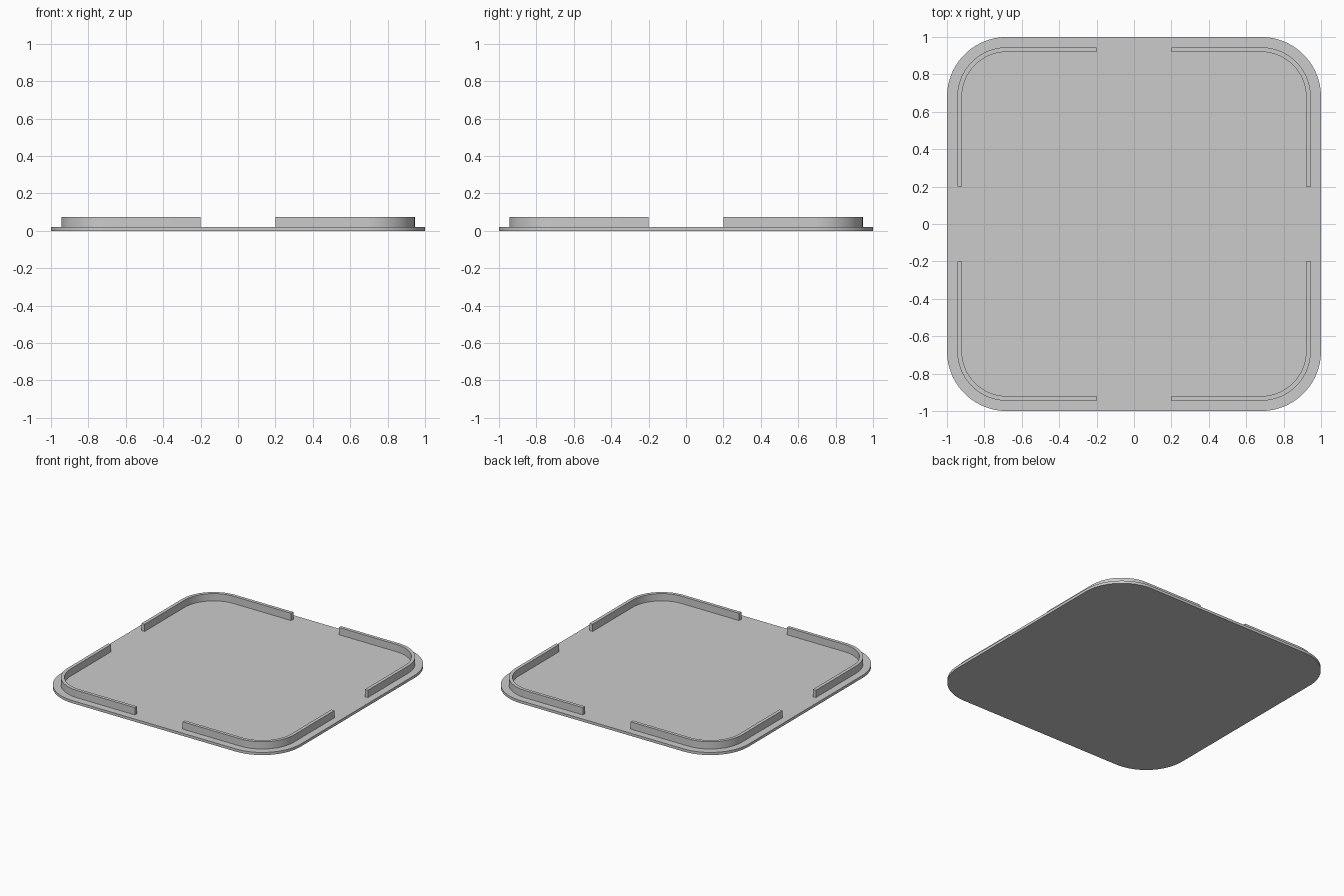
import bpy, bmesh
from math import sin, cos, pi, radians

cube = bpy.data.objects.get("Cube")
if cube:
    bpy.data.objects.remove(cube, do_unlink=True)

grey = bpy.data.materials.new("plain grey")
grey.use_nodes = True
colour = (0.6, 0.6, 0.6, 1)
grey.diffuse_color = colour
grey.node_tree.nodes["Principled BSDF"].inputs["Base Color"].default_value = colour

CENTRE = 0.68        # centre of every corner arc
STEPS = 24
BASE_TOP, RIM_TOP = 0.02, 0.075
RIM_OUT, RIM_IN, GAP = 0.945, 0.92, 0.2


def arc(radius, quarter):
    """Points of one rounded corner, turned by a number of quarters."""
    sx, sy = [(1, 1), (-1, 1), (-1, -1), (1, -1)][quarter]
    angles = [(quarter + i / STEPS) * pi / 2 for i in range(STEPS + 1)]
    return [(sx * CENTRE + radius * cos(a), sy * CENTRE + radius * sin(a)) for a in angles]


def extrude_outline(name, outline, low, high):
    bm = bmesh.new()
    face = bm.faces.new([bm.verts.new((x, y, low)) for x, y in outline])
    top = bmesh.ops.extrude_face_region(bm, geom=[face], use_keep_orig=True)["geom"]
    moved = [v for v in top if isinstance(v, bmesh.types.BMVert)]
    bmesh.ops.translate(bm, verts=moved, vec=(0, 0, high - low))
    bmesh.ops.recalc_face_normals(bm, faces=bm.faces)
    mesh = bpy.data.meshes.new(name)
    bm.to_mesh(mesh)
    bm.free()
    mesh.materials.append(grey)
    obj = bpy.data.objects.new(name, mesh)
    bpy.context.collection.objects.link(obj)
    bpy.ops.object.select_all(action="DESELECT")
    obj.select_set(True)
    bpy.context.view_layer.objects.active = obj
    bpy.ops.object.shade_smooth_by_angle(angle=radians(30))
    return obj


# Rounded square base plate
extrude_outline("base_plate", [p for q in range(4) for p in arc(1 - CENTRE, q)], 0, BASE_TOP)

# Raised corner rims, with a gap in the middle of each side
names = ["back_left", "back_right", "front_right", "front_left"]
for q, name in enumerate(names):
    def turn(x, y):
        for _ in range(q):
            x, y = -y, x
        return x, y
    outer = [turn(RIM_OUT, GAP)] + arc(RIM_OUT - CENTRE, q) + [turn(GAP, RIM_OUT)]
    inner = [turn(RIM_IN, GAP)] + arc(RIM_IN - CENTRE, q) + [turn(GAP, RIM_IN)]
    extrude_outline(name + "_rim", outer + inner[::-1], BASE_TOP, RIM_TOP)
